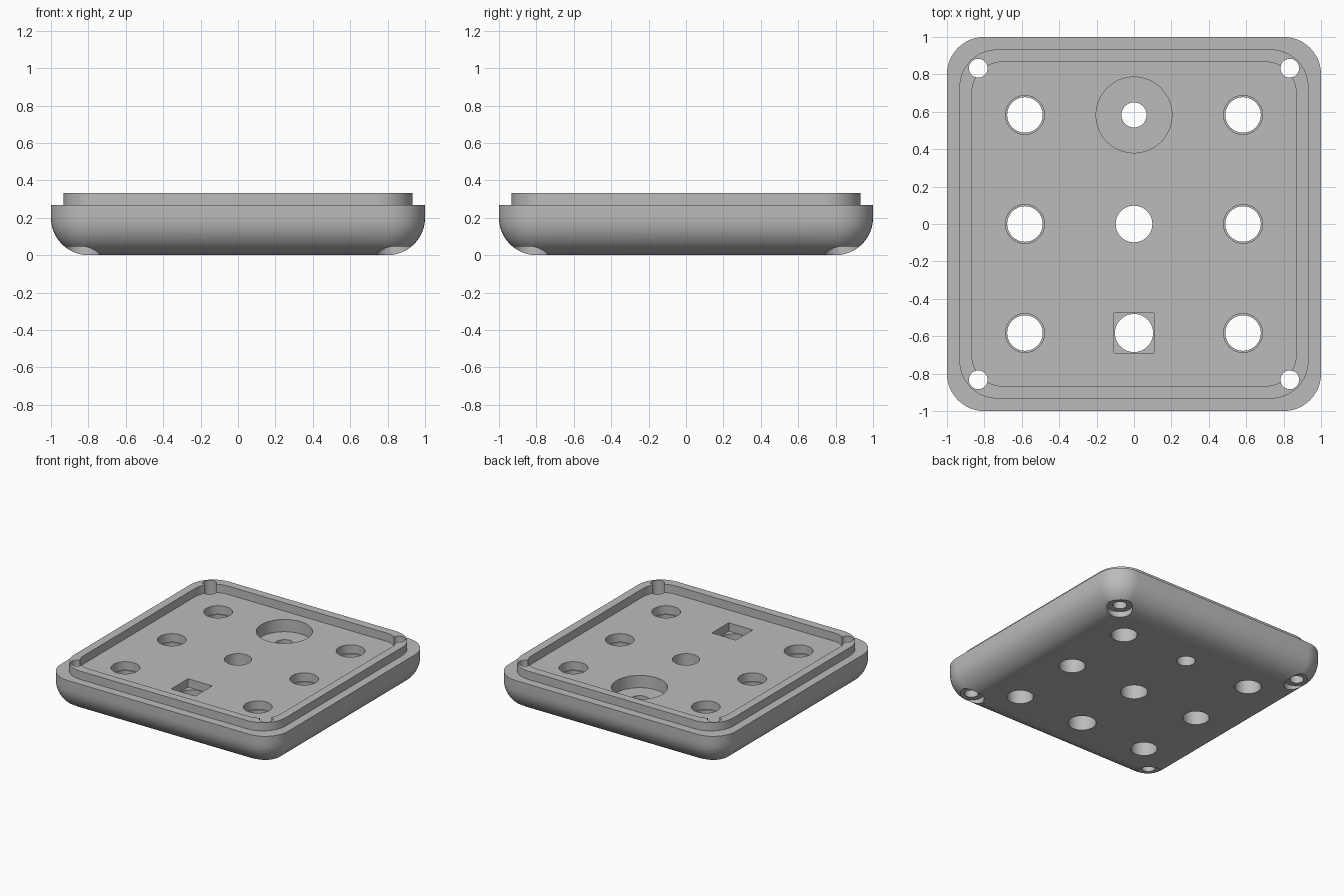
import bpy, bmesh
from math import sin, cos, pi, radians

cube = bpy.data.objects.get("Cube")
if cube:
    bpy.data.objects.remove(cube, do_unlink=True)

grey = bpy.data.materials.new("plain grey")
grey.use_nodes = True
colour = (0.5, 0.5, 0.5, 1)
grey.diffuse_color = colour
grey.node_tree.nodes["Principled BSDF"].inputs["Base Color"].default_value = colour

HEIGHT, STEP, FLOOR = 0.333, 0.267, 0.267
FILLET = 0.2
PITCH, SCREW = 0.583, 0.833
ARC = 12


def ring(bm, half, radius, z):
    """Rounded square loop of vertices."""
    verts = []
    for q, (sx, sy) in enumerate([(1, 1), (-1, 1), (-1, -1), (1, -1)]):
        for i in range(ARC + 1):
            a = (q + i / ARC) * pi / 2
            c = half - radius
            verts.append(bm.verts.new((sx * c + radius * cos(a), sy * c + radius * sin(a), z)))
    return verts


def add_object(name, bm):
    bmesh.ops.recalc_face_normals(bm, faces=bm.faces)
    mesh = bpy.data.meshes.new(name)
    bm.to_mesh(mesh)
    bm.free()
    obj = bpy.data.objects.new(name, mesh)
    bpy.context.collection.objects.link(obj)
    obj.data.materials.append(grey)
    return obj


# Case shell: rounded underside, stepped rim and shallow tray
sections = []
for i in range(ARC + 1):
    a = i / ARC * pi / 2
    sections.append((1 - FILLET * (1 - sin(a)), FILLET * sin(a), FILLET * (1 - cos(a))))
sections += [(1, FILLET, STEP), (0.933, FILLET, STEP), (0.933, FILLET, HEIGHT),
             (0.867, 0.167, HEIGHT), (0.867, 0.167, FLOOR)]
bm = bmesh.new()
loops = [ring(bm, *s) for s in sections]
for low, high in zip(loops, loops[1:]):
    for i in range(len(low)):
        j = (i + 1) % len(low)
        bm.faces.new((low[i], low[j], high[j], high[i]))
bm.faces.new(loops[0])
bm.faces.new(loops[-1])
bmesh.ops.remove_doubles(bm, verts=bm.verts, dist=1e-5)
case = add_object("case_plate", bm)


def cut(x, y, radius, z0, z1, sides=48):
    """Subtract an upright prism; four sides give a square of that half width."""
    bm = bmesh.new()
    if sides == 4:
        bmesh.ops.create_cube(bm, size=2)
        bmesh.ops.scale(bm, vec=(radius, radius, (z1 - z0) / 2), verts=bm.verts)
    else:
        bmesh.ops.create_cone(bm, cap_ends=True, segments=sides, radius1=radius,
                              radius2=radius, depth=z1 - z0)
    bmesh.ops.translate(bm, vec=(x, y, (z0 + z1) / 2), verts=bm.verts)
    cutter = add_object("hole_cutter", bm)
    cutter.hide_render = True
    mod = case.modifiers.new("hole", "BOOLEAN")
    mod.operation = "DIFFERENCE"
    mod.solver = "EXACT"
    mod.object = cutter
    bpy.ops.object.modifier_apply(modifier=mod.name)
    bpy.data.objects.remove(cutter, do_unlink=True)


bpy.ops.object.select_all(action="DESELECT")
bpy.context.view_layer.objects.active = case
case.select_set(True)

# Side columns of button holes, each with a thin ledge
for x in (-PITCH, PITCH):
    for y in (-PITCH, 0, PITCH):
        cut(x, y, 0.095, -0.1, 0.5)
        cut(x, y, 0.104, 0.2, 0.5)

# Centre hole
cut(0, 0, 0.098, -0.1, 0.5)

# Square socket over a round hole
cut(0, -PITCH, 0.102, -0.1, 0.5)
cut(0, -PITCH, 0.106, 0.2, 0.5, 4)

# Wide round recess with a small hole
cut(0, PITCH, 0.067, -0.1, 0.5)
cut(0, PITCH, 0.203, 0.17, 0.5)

# Corner screw holes with head recesses underneath
for x in (-SCREW, SCREW):
    for y in (-SCREW, SCREW):
        cut(x, y, 0.05, -0.1, 0.5)
        cut(x, y, 0.093, -0.1, 0.045)

bpy.ops.object.shade_smooth_by_angle(angle=radians(30))
